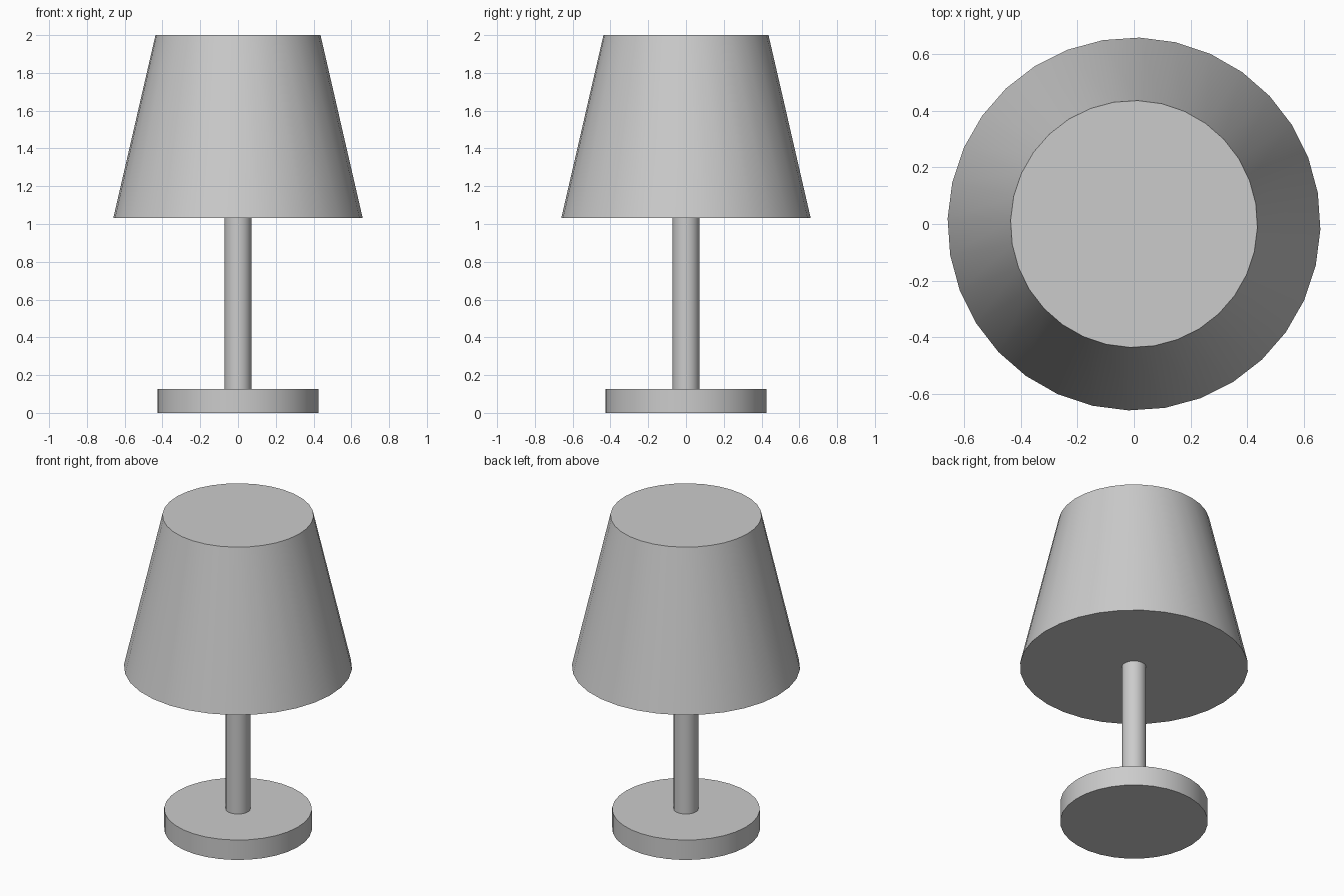
import bpy
import math

if "Cube" in bpy.data.objects:
    bpy.data.objects.remove(bpy.data.objects["Cube"])


def frustum(name, r_bottom, r_top, z0, z1, sides=32, turn=-1.7):
    """Capped round part standing between heights z0 and z1."""
    bpy.ops.mesh.primitive_cone_add(
        vertices=sides, radius1=r_bottom, radius2=r_top, depth=z1 - z0,
        location=(0, 0, (z0 + z1) / 2), rotation=(0, 0, math.radians(turn)))
    obj = bpy.context.object
    obj.name = name
    bpy.ops.object.shade_smooth_by_angle(angle=math.radians(30))
    return obj


# Round foot
frustum("base", 0.427, 0.427, 0.0, 0.127)

# Upright, meeting the foot and the shade
frustum("stem", 0.071, 0.071, 0.127, 1.033)

# Tapered shade, closed at both ends
frustum("shade", 0.66, 0.437, 1.033, 2.0)
